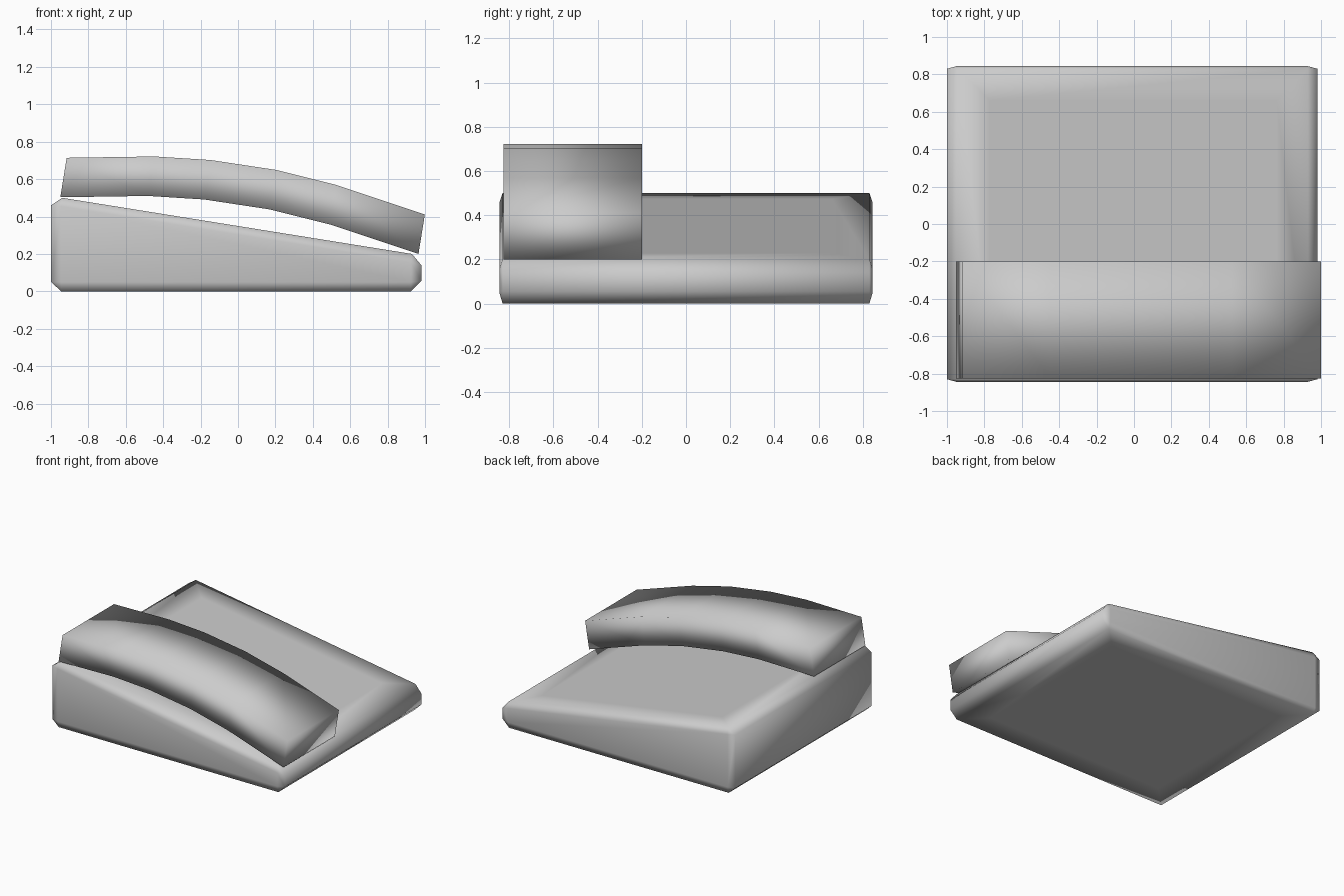
import bpy
import bmesh

cube = bpy.data.objects.get("Cube")
if cube:
    bpy.data.objects.remove(cube, do_unlink=True)

grey = bpy.data.materials.new("plastic_grey")
grey.use_nodes = True
grey.diffuse_color = (0.6, 0.6, 0.6, 1)
grey.node_tree.nodes["Principled BSDF"].inputs["Base Color"].default_value = (0.6, 0.6, 0.6, 1)


def finish(name, bm):
    """Turn a bmesh into a fully smooth-shaded object."""
    bmesh.ops.recalc_face_normals(bm, faces=bm.faces)
    for face in bm.faces:
        face.smooth = True
    mesh = bpy.data.meshes.new(name)
    bm.to_mesh(mesh)
    bm.free()
    mesh.materials.append(grey)
    obj = bpy.data.objects.new(name, mesh)
    bpy.context.collection.objects.link(obj)
    return obj


# Wedge base: chamfered side outline, with smaller chamfered caps front and back
outline = [(-1, 0.05), (-0.945, 0), (0.925, 0), (0.98, 0.055),
           (0.98, 0.14), (0.93, 0.2), (-0.94, 0.5), (-1, 0.46)]
cap = [(-0.945, 0.05), (0.925, 0.05), (0.925, 0.155), (-0.945, 0.455)]
bm = bmesh.new()
for side in (-1, 1):
    for x, z in outline:
        bm.verts.new((x, side * 0.83, z))
    for x, z in cap:
        bm.verts.new((x, side * 0.845, z))
bmesh.ops.convex_hull(bm, input=bm.verts[:])
bmesh.ops.dissolve_limit(bm, angle_limit=0.04, verts=bm.verts[:], edges=bm.edges[:])
bm.normal_update()
# Inset the broad top and bottom so the soft shading stays near their rims
broad = [f for f in bm.faces if abs(f.normal.z) > 0.95]
bmesh.ops.inset_individual(bm, faces=broad, thickness=0.24)
finish("wedge_base", bm)

# Arched handset: rectangular section carried along a bent underside path
path = [(-0.95, 0.503), (-0.48, 0.51), (-0.18, 0.491), (0.17, 0.438),
        (0.49, 0.358), (0.965, 0.2)]
lean, height = 0.034, 0.211
bm = bmesh.new()
rings = []
for x, z in path:
    rings.append([bm.verts.new(p) for p in (
        (x, -0.825, z), (x, -0.2, z),
        (x + lean, -0.2, z + height), (x + lean, -0.825, z + height))])
for a, b in zip(rings, rings[1:]):
    for i in range(4):
        j = (i + 1) % 4
        bm.faces.new((a[i], a[j], b[j], b[i]))
bm.faces.new(rings[0])
bm.faces.new(rings[-1])
finish("handset", bm)
